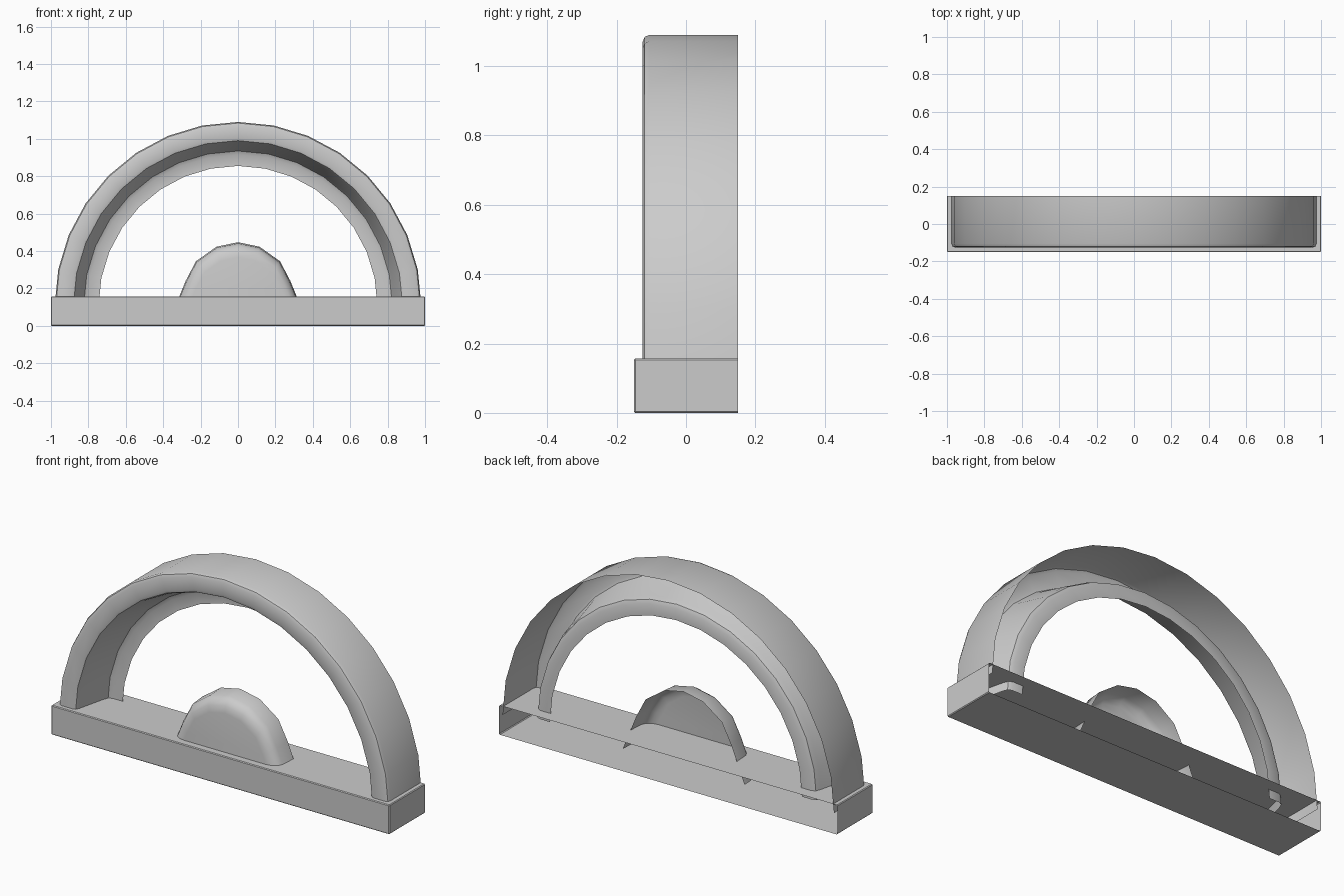
import bpy, bmesh, math
from mathutils import Vector

cube = bpy.data.objects.get("Cube")
if cube:
    bpy.data.objects.remove(cube)

grey = bpy.data.materials.new("stone_grey")
grey.use_nodes = True
colour = (0.6, 0.6, 0.6, 1)
grey.diffuse_color = colour
grey.node_tree.nodes["Principled BSDF"].inputs["Base Color"].default_value = colour


def finish(name, bm, angle):
    bmesh.ops.recalc_face_normals(bm, faces=bm.faces)
    mesh = bpy.data.meshes.new(name)
    bm.to_mesh(mesh)
    bm.free()
    mesh.materials.append(grey)
    obj = bpy.data.objects.new(name, mesh)
    bpy.context.collection.objects.link(obj)
    bpy.ops.object.select_all(action='DESELECT')
    obj.select_set(True)
    bpy.context.view_layer.objects.active = obj
    bpy.ops.object.shade_smooth_by_angle(angle=math.radians(angle))
    return obj


def orient(obj, centre):
    """Turn an open shell so that its front faces point to -y."""
    mesh = obj.data
    front = min(mesh.polygons, key=lambda p: p.center.y - p.area)
    if front.normal.y > 0:
        mesh.flip_normals()


# Sill: box with an open back and slightly rounded edges
bm = bmesh.new()
bmesh.ops.create_cube(bm, size=1)
bmesh.ops.scale(bm, verts=bm.verts, vec=(2, 0.3, 0.157))
bmesh.ops.translate(bm, verts=bm.verts, vec=(0, 0, 0.0785))
back = [f for f in bm.faces if f.normal.y > 0.9]
bmesh.ops.delete(bm, geom=back, context='FACES_ONLY')
edges = [e for e in bm.edges if not e.is_boundary]
bmesh.ops.bevel(bm, geom=edges, offset=0.004, segments=1, affect='EDGES')
orient(finish("sill", bm, 30), 0)

# Arch: moulding profile (radius, depth) swept through a half circle
profile = [(0.98, 0.15), (0.98, -0.105), (0.974, -0.119), (0.96, -0.125),
           (0.895, -0.125), (0.88, -0.12), (0.872, -0.105),
           (0.835, 0.05), (0.825, 0.075), (0.805, 0.085), (0.745, 0.085)]
bm = bmesh.new()
verts = [bm.verts.new((r, y, 0.11)) for r, y in profile]
edges = [bm.edges.new(pair) for pair in zip(verts, verts[1:])]
bmesh.ops.spin(bm, geom=verts + edges, cent=(0, 0, 0.11), axis=(0, -1, 0),
               angle=math.pi, steps=16)
orient(finish("arch", bm, 40), 0)

# Rosette: half-round boss with a rounded rim, hollow behind
half = [(0.36, 0.045), (0.28, 0.24), (0.225, 0.345), (0.115, 0.423)]
outline = half + [(0, 0.447)] + [(-x, z) for x, z in reversed(half)]
rings = [(1, 0.02), (0.985, -0.065), (0.95, -0.088), (0.89, -0.104), (0.8, -0.11)]
bm = bmesh.new()
loops = [[bm.verts.new((x * s, y, 0.045 + (z - 0.045) * s)) for x, z in outline]
         for s, y in rings]
for a, b in zip(loops, loops[1:]):
    for i in range(len(outline) - 1):
        bm.faces.new((a[i], a[i + 1], b[i + 1], b[i]))
bm.faces.new(loops[-1])
orient(finish("rosette", bm, 50), 0)
